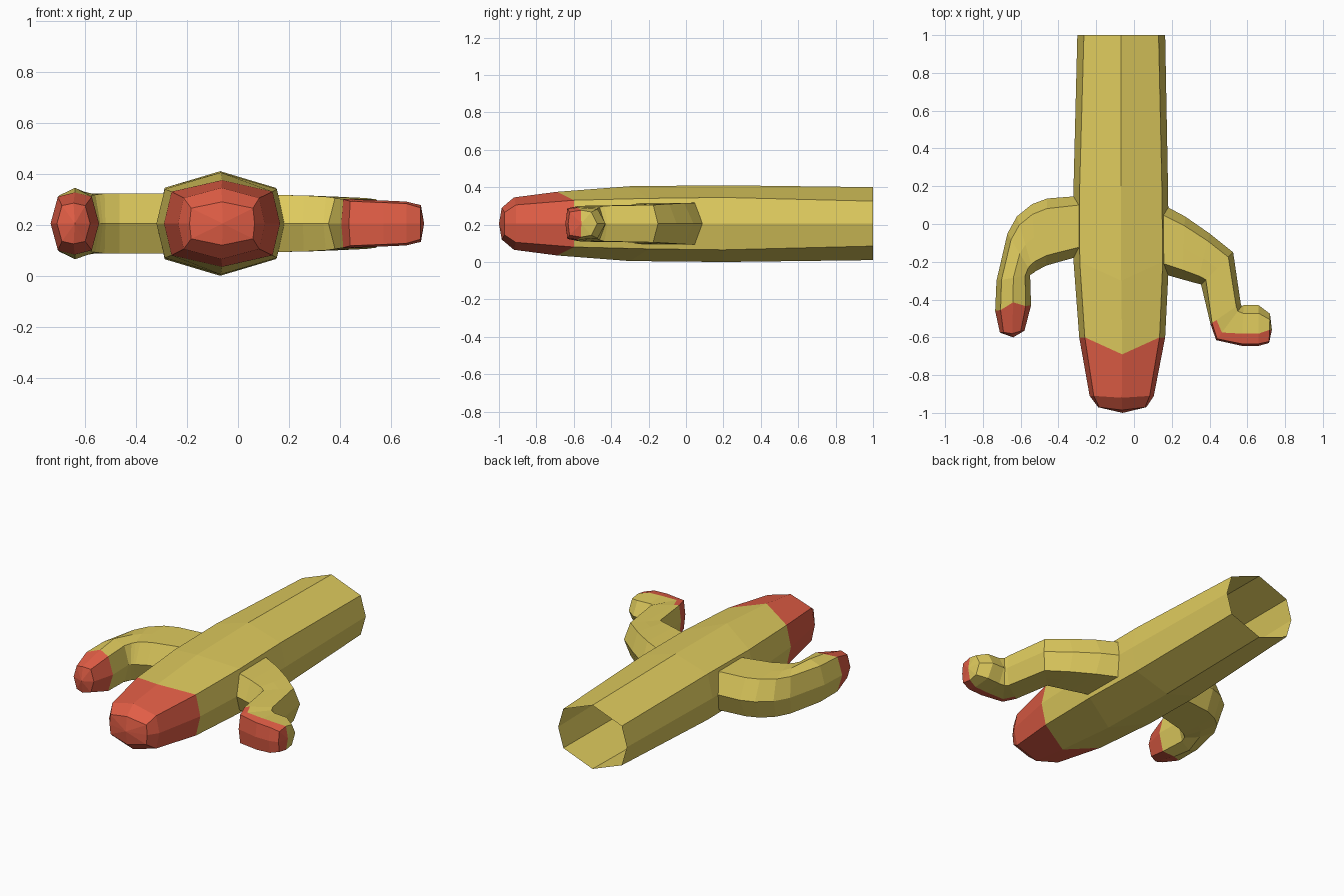
import bpy, bmesh
from mathutils import Vector

MID_Z = 0.205


def material(name, color):
    m = bpy.data.materials.new(name)
    m.diffuse_color = (*color, 1)
    return m


yellow = material("yellow", (0.73, 0.59, 0.11))
red = material("red", (0.75, 0.11, 0.06))


def ring(left, right, h, t, cl=0.7, cr=0.7, mid=0.0, dy=0.0):
    """Eight points spanning left-right: corners at height h, ridges at height t."""
    a, b = Vector((*left, MID_Z)), Vector((*right, MID_Z))
    prof = [(-1, 0), (-cl, h), (mid, t), (cr, h), (1, 0), (cr, -h), (mid, -t), (-cl, -h)]
    pts = []
    for i, (s, z) in enumerate(prof):
        p = a.lerp(b, (s + 1) / 2)
        pts.append(p + Vector((0, dy if i in (2, 6) else 0, z)))
    return pts


def limb(name, rings, tip, is_red):
    """Loft the rings, close at the tip, leave the root open."""
    bm = bmesh.new()
    loops = [[bm.verts.new(p) for p in r] for r in rings]
    end = bm.verts.new((*tip, MID_Z))
    for k, loop in enumerate(loops):
        for j in range(8):
            n = (j + 1) % 8
            if k + 1 < len(loops):
                nxt = loops[k + 1]
                f = bm.faces.new((loop[j], loop[n], nxt[n], nxt[j]))
            else:
                f = bm.faces.new((loop[j], loop[n], end))
            f.material_index = int(is_red(k, j))
    bmesh.ops.recalc_face_normals(bm, faces=bm.faces)
    me = bpy.data.meshes.new(name)
    bm.to_mesh(me)
    bm.free()
    me.materials.append(yellow)
    me.materials.append(red)
    bpy.context.collection.objects.link(bpy.data.objects.new(name, me))


# Main trunk, open at the back, red nose
trunk = [ring((x0, y), (x1, y), h, t, c, c, 0, dy) for x0, x1, y, h, t, c, dy in [
    (-0.30, 0.165, 1.0, 0.12, 0.195, 0.85, 0),
    (-0.32, 0.18, 0.2, 0.14, 0.205, 0.87, 0),
    (-0.32, 0.185, -0.2, 0.135, 0.2, 0.87, -0.1),
    (-0.29, 0.165, -0.6, 0.125, 0.17, 0.87, -0.09),
    (-0.235, 0.105, -0.91, 0.1, 0.14, 0.87, -0.01),
    (-0.19, 0.065, -0.97, 0.06, 0.085, 0.95, -0.015)]]
limb("trunk", trunk, (-0.06, -1.0), lambda k, j: k >= 3)

# Left arm, curving forward
left_arm = [
    ring((-0.27, 0.15), (-0.27, -0.165), 0.118, 0.118),
    ring((-0.46, 0.135), (-0.465, -0.22), 0.118, 0.118),
    ring((-0.54, 0.105), (-0.52, -0.25), 0.118, 0.118),
    ring((-0.62, 0.04), (-0.53, -0.258), 0.115, 0.118),
    ring((-0.67, -0.05), (-0.54, -0.264), 0.113, 0.125),
    ring((-0.728, -0.3), (-0.55, -0.27), 0.11, 0.14),
    ring((-0.735, -0.46), (-0.545, -0.43), 0.105, 0.122, dy=0.03),
    ring((-0.71, -0.575), (-0.58, -0.565), 0.07, 0.08, dy=-0.01)]
limb("left_arm", left_arm, (-0.64, -0.6), lambda k, j: k >= 6)

# Right arm, bent forward and then outward, red along its front
right_arm = [
    ring((0.13, 0.115), (0.13, -0.257), 0.112, 0.112),
    ring((0.27, 0.04), (0.255, -0.293), 0.11, 0.11),
    ring((0.40, -0.05), (0.335, -0.315), 0.105, 0.105),
    ring((0.525, -0.15), (0.355, -0.32), 0.1, 0.1),
    ring((0.565, -0.42), (0.405, -0.53), 0.095, 0.097, 0.7, 0.9, 0.6),
    ring((0.57, -0.435), (0.435, -0.615), 0.087, 0.094, 0.7, 0.92, 0.55),
    ring((0.58, -0.43), (0.57, -0.645), 0.082, 0.09, 0.6, 0.9, 0.4),
    ring((0.66, -0.43), (0.66, -0.645), 0.078, 0.086, 0.6, 0.9, 0.4),
    ring((0.72, -0.475), (0.715, -0.63), 0.062, 0.072, 0.6, 0.9, 0.1)]
limb("right_arm", right_arm, (0.73, -0.56), lambda k, j: k >= 4 and j in (2, 3, 4, 5))
